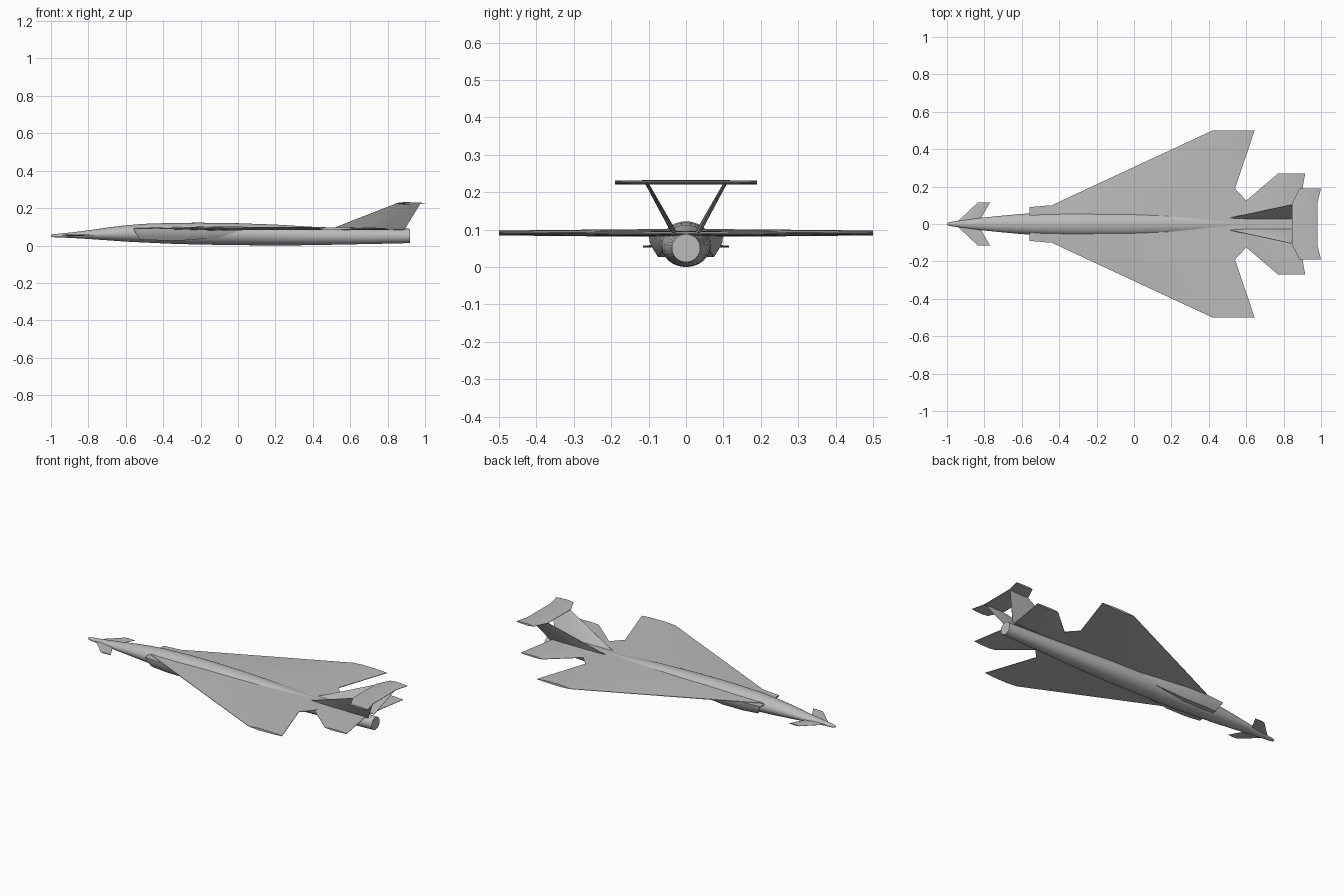
import bpy
import bmesh
import math
from mathutils import Vector

cube = bpy.data.objects.get("Cube")
if cube:
    bpy.data.objects.remove(cube, do_unlink=True)

grey = bpy.data.materials.new("airframe grey")
grey.use_nodes = True
colour = (0.5, 0.5, 0.5, 1)
grey.diffuse_color = colour
grey.node_tree.nodes["Principled BSDF"].inputs["Base Color"].default_value = colour

parts = []


def loft(name, rings, mirror=False):
    """Skin a closed body through rings of equal point count."""
    bm = bmesh.new()
    loops = [[bm.verts.new(p) for p in ring] for ring in rings]
    n = len(loops[0])
    for a, b in zip(loops, loops[1:]):
        for i in range(n):
            j = (i + 1) % n
            bm.faces.new((a[i], a[j], b[j], b[i]))
    bm.faces.new(loops[0])
    bm.faces.new(loops[-1])
    bmesh.ops.recalc_face_normals(bm, faces=bm.faces)
    mesh = bpy.data.meshes.new(name)
    bm.to_mesh(mesh)
    bm.free()
    mesh.materials.append(grey)
    obj = bpy.data.objects.new(name, mesh)
    bpy.context.collection.objects.link(obj)
    if mirror:
        mod = obj.modifiers.new("mirror", 'MIRROR')
        mod.use_axis = (False, True, False)
    parts.append(obj)
    return obj


# Chord fraction and thickness fraction around a thin aerofoil
FOIL = [(0, .1), (.3, .5), (.7, .4), (1, .1), (1, -.1), (.7, -.4), (.3, -.5), (0, -.1)]


def blade(name, sections, normal=(0, 0, 1), mirror=True):
    """Flying surface from sections of (y, z, front x, back x, thickness)."""
    nrm = Vector(normal).normalized()
    rings = []
    for y, z, x0, x1, t in sections:
        rings.append([Vector((x0 + (x1 - x0) * u, y, z)) + nrm * (t * v) for u, v in FOIL])
    return loft(name, rings, mirror)


# Fuselage: x, bottom, top, half width
stations = [
    (-1.0, .049, .056, .003), (-.99, .045, .06, .009), (-.97, .043, .062, .013),
    (-.9, .041, .069, .022), (-.8, .035, .081, .035), (-.7, .028, .096, .045),
    (-.6, .021, .108, .054), (-.5, .016, .116, .06), (-.35, .009, .121, .066),
    (-.2, .005, .122, .068), (0, .002, .119, .068), (.2, 0, .112, .065),
    (.4, .002, .1, .058), (.6, .006, .093, .049), (.8, .01, .089, .041), (.92, .013, .088, .038),
]
SIDES = 32
body = []
for x, lo, hi, w in stations:
    angles = [2 * math.pi * i / SIDES for i in range(SIDES)]
    body.append([(x, w * math.cos(a), (lo + hi) / 2 + (hi - lo) / 2 * math.sin(a)) for a in angles])
loft("fuselage", body)

# Main delta wing
blade("main_wing", [
    (0, .091, -.65, .66, .02), (.125, .091, -.386, .6, .02),
    (.19, .091, -.247, .54, .019), (.5, .091, .42, .645, .013)], mirror=True)

# Rear tailplane
blade("tailplane", [
    (0, .089, .45, .868, .014), (.125, .089, .6, .89, .013), (.27, .089, .77, .915, .01)])

# Canted tail fins
blade("tail_fin", [(.028, .085, .49, .89, .014), (.105, .224, .845, .975, .009)], (0, .87, -.48))

# Upper tail plane joining the fins
blade("upper_tailplane", [
    (0, .226, .845, .98, .012), (.11, .226, .845, .98, .012), (.19, .226, .885, 1, .011)])

# Nose canards
blade("nose_canard", [(0, .055, -.96, -.83, .008), (.035, .055, -.92, -.815, .008),
                      (.115, .055, -.835, -.77, .006)])


# Engine intakes: hollow at the front, fading into the body at the back
def intake_ring(x, rake, outer, low, top, bottom, scale=1):
    mid = (top + bottom) / 2
    ring = [(.045, top), (outer, top), (outer * .97, mid + .008),
            ((outer + low) / 2, mid - .012), (low, bottom), (.045, bottom)]
    cy = sum(p[0] for p in ring) / len(ring)
    return [(x + rake * (top - z), cy + (y - cy) * scale, mid + (z - mid) * scale) for y, z in ring]


loft("engine_intake", [
    intake_ring(-.44, 0, .09, .068, .09, .03, .75),
    intake_ring(-.56, .6, .09, .068, .09, .032, .85),
    intake_ring(-.56, .6, .09, .068, .09, .032),
    intake_ring(-.45, .3, .1, .075, .09, .028),
    intake_ring(-.3, 0, .1, .075, .09, .027),
    intake_ring(-.12, 0, .083, .066, .09, .04),
    intake_ring(.08, 0, .055, .05, .09, .06)], mirror=True)

# Smooth shading with crisp edges
bpy.ops.object.select_all(action='DESELECT')
for part in parts:
    part.select_set(True)
bpy.context.view_layer.objects.active = parts[0]
bpy.ops.object.shade_smooth_by_angle(angle=math.radians(30))
